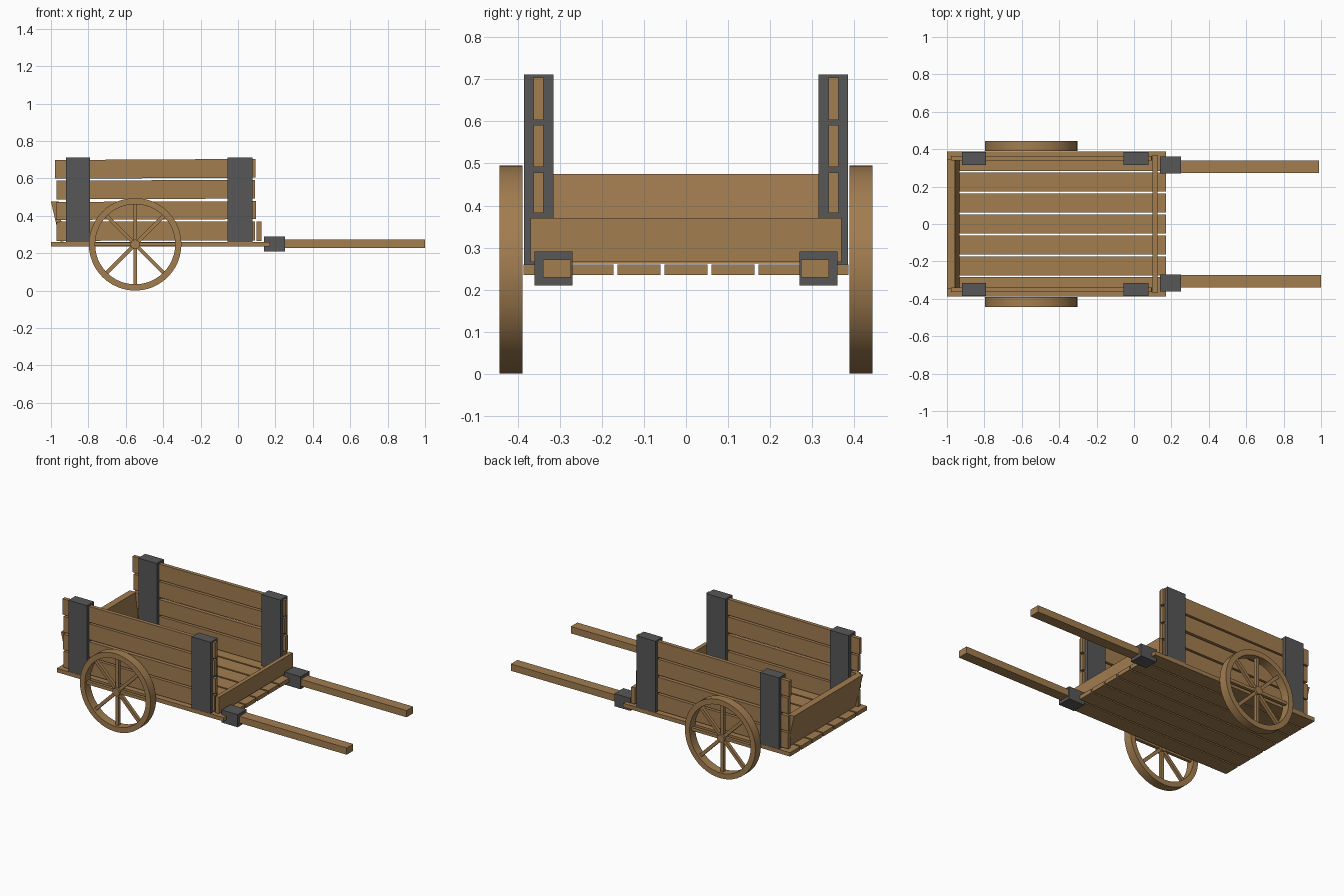
import bpy, bmesh, math
from mathutils import Matrix, Vector

cube = bpy.data.objects.get("Cube")
if cube:
    bpy.data.objects.remove(cube, do_unlink=True)


def material(name, rgb):
    m = bpy.data.materials.new(name)
    m.use_nodes = True
    m.diffuse_color = (*rgb, 1)
    bsdf = next(n for n in m.node_tree.nodes if n.type == 'BSDF_PRINCIPLED')
    bsdf.inputs["Base Color"].default_value = (*rgb, 1)
    return m


WOOD = material("warm wood", (0.36, 0.205, 0.08))
IRON = material("dark iron", (0.095, 0.095, 0.095))


def finish(name, bm, mat):
    bmesh.ops.recalc_face_normals(bm, faces=bm.faces)
    mesh = bpy.data.meshes.new(name)
    bm.to_mesh(mesh)
    bm.free()
    mesh.materials.append(mat)
    ob = bpy.data.objects.new(name, mesh)
    bpy.context.collection.objects.link(ob)
    return ob


def prism(name, profile, y0, y1, mat):
    """Extrude an x-z outline from y0 to y1."""
    bm = bmesh.new()
    face = bm.faces.new([bm.verts.new((x, y0, z)) for x, z in profile])
    new = bmesh.ops.extrude_face_region(bm, geom=[face])["geom"]
    bmesh.ops.translate(bm, vec=(0, y1 - y0, 0),
                        verts=[v for v in new if isinstance(v, bmesh.types.BMVert)])
    return finish(name, bm, mat)


def box(name, x, y, z, mat):
    return prism(name, [(x[0], z[0]), (x[1], z[0]), (x[1], z[1]), (x[0], z[1])],
                 y[0], y[1], mat)


def both_sides(side, a, b):
    return sorted((side * a, side * b))


# Floor planks
for i in range(7):
    c = (i - 3) * 0.1118
    box(f"floor_plank_{i + 1}", (-1, 0.17), (c - 0.051, c + 0.051), (0.235, 0.26), WOOD)

# End boards: a low upright one in front, a flared one behind
box("front_board", (0.10, 0.125), (-0.37, 0.37), (0.266, 0.37), WOOD)
prism("tail_board", [(-0.95, 0.262), (-0.932, 0.262), (-0.957, 0.475), (-1, 0.475)],
      -0.345, 0.345, WOOD)

# Side boards: x start, x end, bottom, top, rise toward the front
BOARDS = [(-0.97, 0.09, 0.266, 0.368, 0.002), (-0.972, 0.095, 0.378, 0.474, 0.004),
          (-0.97, 0.09, 0.488, 0.588, 0.004), (-0.978, 0.093, 0.598, 0.698, 0.006)]


def wheel(name, centre):
    """Rim, hub and spokes about the y axis."""
    width, outer, inner = 0.055, 0.2475, 0.214
    bm = bmesh.new()
    # Rim cross-section spun round the axle
    ring = [bm.verts.new((r, y, 0)) for r, y in
            ((inner, -width / 2), (outer, -width / 2), (outer, width / 2), (inner, width / 2))]
    edges = [bm.edges.new((ring[i], ring[(i + 1) % 4])) for i in range(4)]
    bmesh.ops.spin(bm, geom=ring + edges, cent=(0, 0, 0), axis=(0, 1, 0),
                   angle=math.tau, steps=48, use_duplicate=False)
    bmesh.ops.remove_doubles(bm, verts=bm.verts, dist=0.0005)
    # Hub
    bmesh.ops.create_cone(bm, cap_ends=True, segments=16, radius1=0.025, radius2=0.025,
                          depth=0.045, matrix=Matrix.Rotation(math.pi / 2, 4, 'X'))
    # Spokes
    for k in range(8):
        place = (Matrix.Rotation(k * math.tau / 8, 4, 'Y')
                 @ Matrix.Translation((0.115, 0, 0))
                 @ Matrix.Diagonal((0.21, 0.02, 0.02, 1)))
        bmesh.ops.create_cube(bm, size=1, matrix=place)
    bmesh.ops.translate(bm, vec=Vector(centre), verts=bm.verts)
    ob = finish(name, bm, WOOD)
    bpy.ops.object.select_all(action='DESELECT')
    ob.select_set(True)
    bpy.context.view_layer.objects.active = ob
    bpy.ops.object.shade_smooth_by_angle(angle=math.radians(30))


for label, side in (("left", 1), ("right", -1)):
    # Stacked side boards
    for i, (x0, x1, z0, z1, rise) in enumerate(BOARDS):
        prism(f"{label}_side_board_{i + 1}",
              [(x0, z0), (x1, z0 + rise), (x1, z1 + rise), (x0, z1)],
              *both_sides(side, 0.339, 0.363), WOOD)
    # Iron posts clasping the boards
    for end, x in (("rear", (-0.92, -0.79)), ("front", (-0.055, 0.077))):
        box(f"{label}_{end}_post", x, both_sides(side, 0.315, 0.385), (0.26, 0.712), IRON)
    # Handle and its iron bracket
    box(f"{label}_handle", (0.18, 0.99 if side > 0 else 1.0),
        both_sides(side, 0.274, 0.34), (0.229, 0.272), WOOD)
    box(f"{label}_handle_bracket", (0.138, 0.25), both_sides(side, 0.27, 0.36),
        (0.21, 0.29), IRON)
    wheel(f"{label}_wheel", (-0.55, side * 0.4165, 0.2475))
